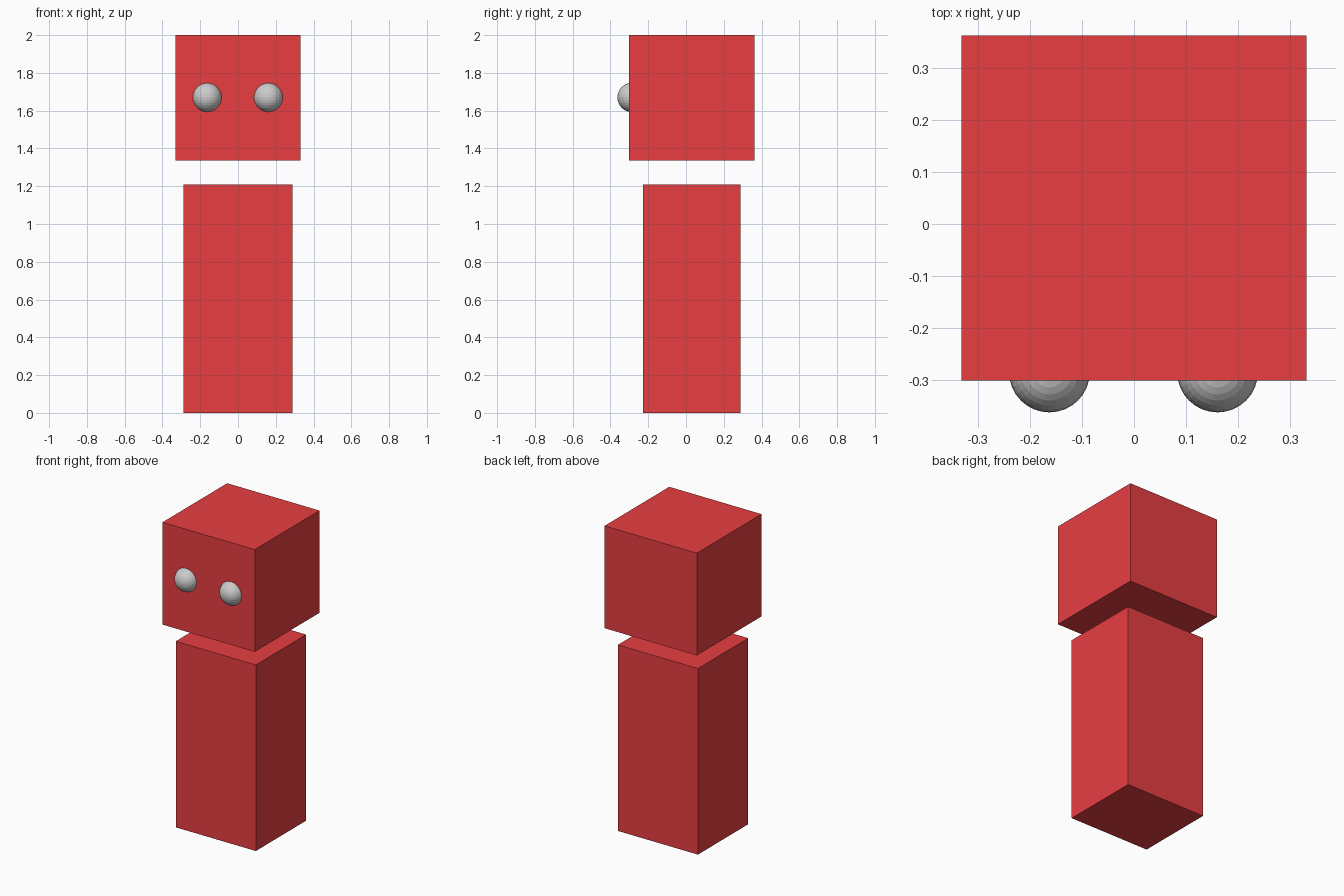
import bpy

if "Cube" in bpy.data.objects:
    bpy.data.objects.remove(bpy.data.objects["Cube"])

red = bpy.data.materials.new("red")
red.diffuse_color = (0.8, 0.048, 0.053, 1)
red.use_nodes = True
red.node_tree.nodes["Principled BSDF"].inputs["Base Color"].default_value = red.diffuse_color


def box(name, lo, hi):
    """Red box spanning two opposite corners."""
    centre = [(a + b) / 2 for a, b in zip(lo, hi)]
    bpy.ops.mesh.primitive_cube_add(size=1, location=centre)
    ob = bpy.context.object
    ob.name = name
    ob.scale = [b - a for a, b in zip(lo, hi)]
    bpy.ops.object.transform_apply(location=False, rotation=False, scale=True)
    ob.data.materials.append(red)
    return ob


# Tall body and floating head
box("body", (-0.288, -0.228, 0), (0.288, 0.289, 1.21))
box("head", (-0.332, -0.302, 1.335), (0.332, 0.363, 2.0))

# Eyes, half sunk into the front of the head
for side, x in (("left", 0.161), ("right", -0.163)):
    bpy.ops.mesh.primitive_uv_sphere_add(segments=32, ring_count=16, radius=0.078,
                                         location=(x, -0.285, 1.67))
    bpy.context.object.name = side + "_eye"
